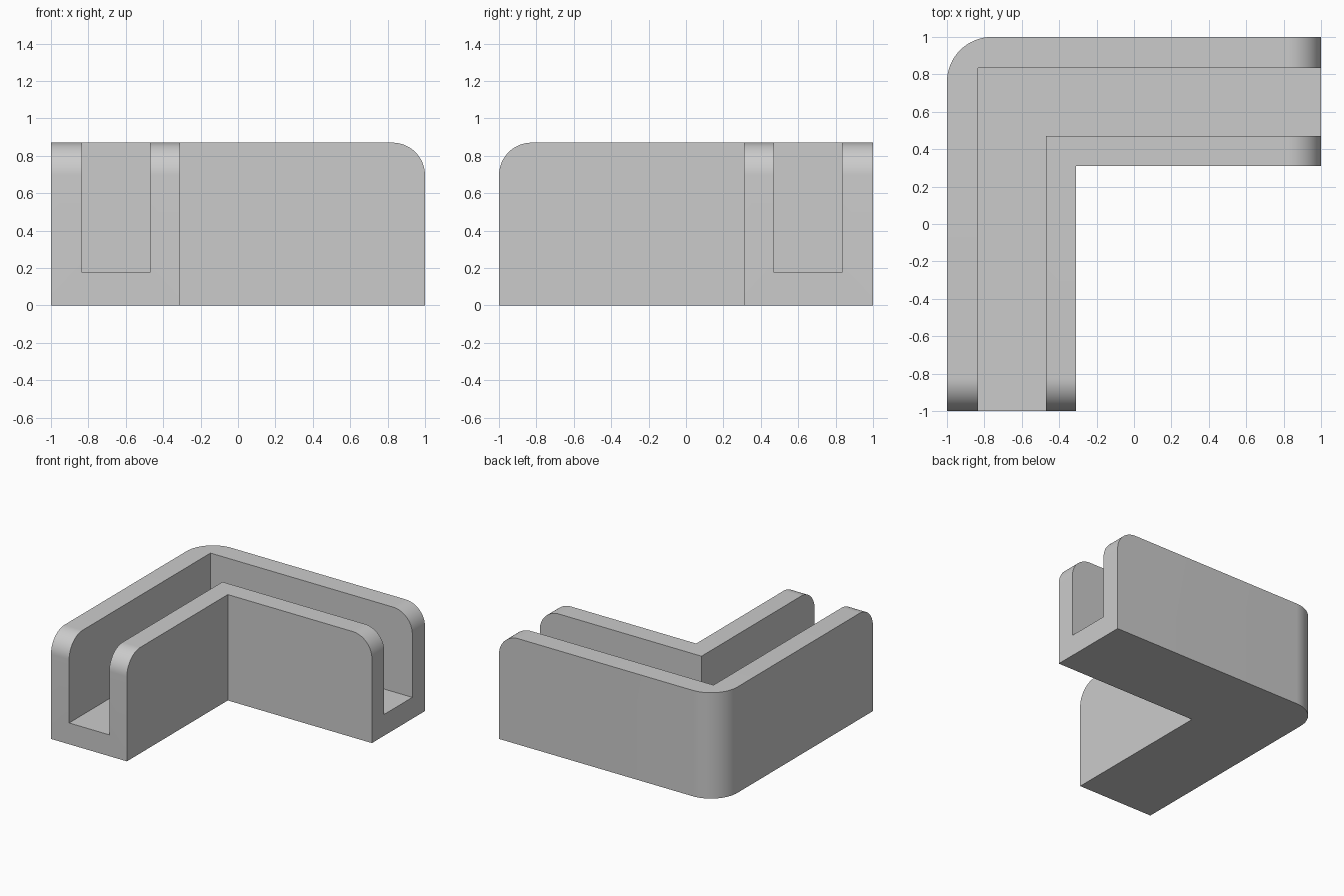
import bpy
import bmesh
import math
from mathutils import Vector

if "Cube" in bpy.data.objects:
    bpy.data.objects.remove(bpy.data.objects["Cube"], do_unlink=True)

HEIGHT, FLOOR = 0.87, 0.175
OUTER, INNER = 1.0, 0.31            # faces of the L, measured from the centre
SLOT_OUTER, SLOT_INNER = 0.835, 0.47
CORNER_RADIUS, END_RADIUS = 0.24, 0.175

grey = bpy.data.materials.new("plain grey")
grey.use_nodes = True
grey.diffuse_color = (0.6, 0.6, 0.6, 1)
grey.node_tree.nodes["Principled BSDF"].inputs["Base Color"].default_value = grey.diffuse_color


def l_prism(outer, inner, reach, bottom, top):
    """L-shaped block with its corner at the back right, arms ending at reach."""
    bm = bmesh.new()
    outline = [(-outer, -reach), (-inner, -reach), (-inner, inner),
               (reach, inner), (reach, outer), (-outer, outer)]
    face = bm.faces.new([bm.verts.new((x, y, bottom)) for x, y in outline])
    new = bmesh.ops.extrude_face_region(bm, geom=[face])["geom"]
    verts = [v for v in new if isinstance(v, bmesh.types.BMVert)]
    bmesh.ops.translate(bm, verts=verts, vec=(0, 0, top - bottom))
    bmesh.ops.recalc_face_normals(bm, faces=bm.faces)
    return bm


def round_edge(bm, midpoint, radius):
    """Round the edge whose middle lies at the given point."""
    edge = min(bm.edges, key=lambda e: (
        (e.verts[0].co + e.verts[1].co) / 2 - Vector(midpoint)).length)
    bmesh.ops.bevel(bm, geom=[edge], offset=radius, offset_type='OFFSET',
                    segments=16, profile=0.5, affect='EDGES')


def add_object(name, bm):
    mesh = bpy.data.meshes.new(name)
    bm.to_mesh(mesh)
    bm.free()
    mesh.materials.append(grey)
    obj = bpy.data.objects.new(name, mesh)
    bpy.context.collection.objects.link(obj)
    return obj


# Body: rounded outer corner and rounded tops at both arm ends
body = l_prism(OUTER, INNER, OUTER, 0, HEIGHT)
middle = (OUTER + INNER) / 2
round_edge(body, (-OUTER, OUTER, HEIGHT / 2), CORNER_RADIUS)
round_edge(body, (-middle, -OUTER, HEIGHT), END_RADIUS)
round_edge(body, (OUTER, middle, HEIGHT), END_RADIUS)
bracket = add_object("corner_bracket", body)

# Channel: square-cornered slot open at the top and both ends
slot = add_object("channel_cutter",
                  l_prism(SLOT_OUTER, SLOT_INNER, OUTER + 0.2, FLOOR, HEIGHT + 0.2))
slot.hide_render = True

cut = bracket.modifiers.new("channel", 'BOOLEAN')
cut.operation = 'DIFFERENCE'
cut.solver = 'EXACT'
cut.object = slot

bpy.ops.object.select_all(action='DESELECT')
bracket.select_set(True)
bpy.context.view_layer.objects.active = bracket
bpy.ops.object.modifier_apply(modifier=cut.name)
bpy.data.objects.remove(slot, do_unlink=True)
bpy.ops.object.shade_smooth_by_angle(angle=math.radians(30))
